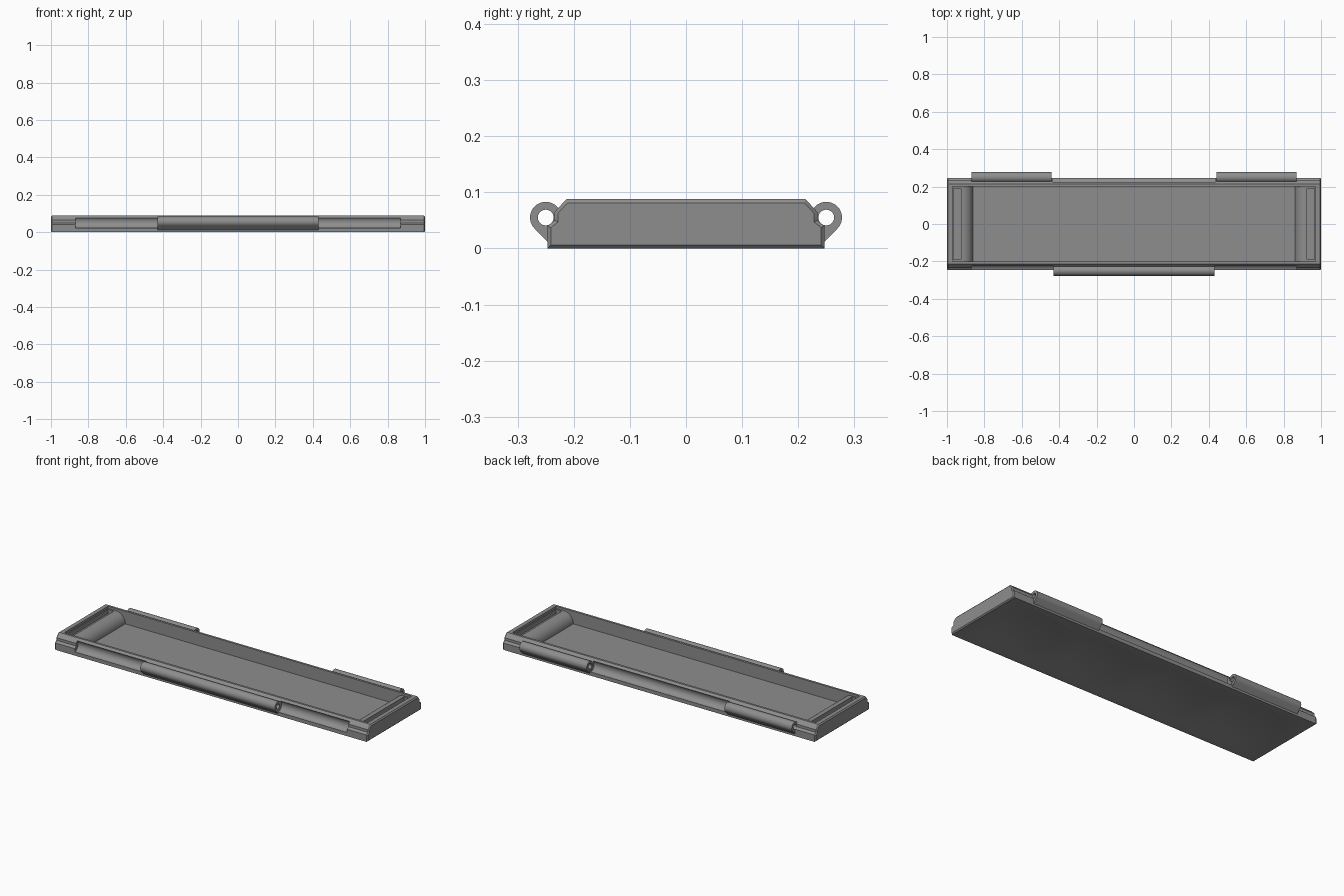
import bpy, bmesh, math

if "Cube" in bpy.data.objects:
    bpy.data.objects.remove(bpy.data.objects["Cube"])

grey = bpy.data.materials.new("mid grey")
grey.diffuse_color = (0.27, 0.27, 0.27, 1)
grey.use_nodes = True
grey.node_tree.nodes["Principled BSDF"].inputs["Base Color"].default_value = grey.diffuse_color


def loft(name, sections):
    """Closed solid through a list of equal-length rings of points."""
    bm = bmesh.new()
    rings = [[bm.verts.new(p) for p in s] for s in sections]
    n = len(rings[0])
    for a, b in zip(rings, rings[1:]):
        for i in range(n):
            j = (i + 1) % n
            bm.faces.new((a[i], a[j], b[j], b[i]))
    bm.faces.new(rings[0])
    bm.faces.new(rings[-1])
    bmesh.ops.recalc_face_normals(bm, faces=bm.faces)
    me = bpy.data.meshes.new(name)
    bm.to_mesh(me)
    bm.free()
    me.materials.append(grey)
    ob = bpy.data.objects.new(name, me)
    bpy.context.collection.objects.link(ob)
    return ob


def along_x(name, profile, x0, x1):
    return loft(name, [[(x, y, z) for y, z in profile] for x in (x0, x1)])


def box(x0, x1, y0, y1, z0, z1):
    return along_x("cutter", [(y0, z0), (y1, z0), (y1, z1), (y0, z1)], x0, x1)


def circle(cy, cz, r, n=40):
    return [(cy + r * math.cos(2 * math.pi * i / n),
             cz + r * math.sin(2 * math.pi * i / n)) for i in range(n)]


def cut(ob, cutter):
    m = ob.modifiers.new("cut", 'BOOLEAN')
    m.operation, m.solver, m.object = 'DIFFERENCE', 'EXACT', cutter
    bpy.context.view_layer.objects.active = ob
    bpy.ops.object.modifier_apply(modifier=m.name)
    bpy.data.objects.remove(cutter)


def smooth(ob):
    bpy.ops.object.select_all(action='DESELECT')
    ob.select_set(True)
    bpy.context.view_layer.objects.active = ob
    bpy.ops.object.shade_smooth_by_angle(angle=math.radians(30))


# Tray body: stepped side profile with chamfered ends
half = [(0.247, 0), (0.247, 0.04), (0.234, 0.05), (0.234, 0.065), (0.213, 0.088)]
small = [(0.241, 0.006), (0.241, 0.037), (0.228, 0.047), (0.228, 0.063), (0.211, 0.081)]


def ring(pts, x):
    return [(x, y, z) for y, z in pts] + [(x, -y, z) for y, z in reversed(pts)]


tray = loft("tray", [ring(small, -1), ring(half, -0.994),
                     ring(half, 0.994), ring(small, 1)])

# Interior with a rounded step at each end
FLOOR, STEP, R = 0.015, 0.075, 0.06
side = [(0.97, 0.12), (0.97, STEP), (0.92, STEP)]
side += [(0.92 - R * math.sin(a), STEP - R + R * math.cos(a))
         for a in [math.pi / 2 * i / 12 for i in range(1, 13)]]
outline = side + [(-x, z) for x, z in reversed(side)]
cut(tray, loft("cutter", [[(x, y, z) for x, z in outline] for y in (-0.2, 0.2)]))

# End slots
for s in (-1, 1):
    a, b = sorted((s * 0.926, s * 0.964))
    cut(tray, box(a, b, -0.19, 0.19, 0.05, 0.12))

# Grooves that clear the mating hinge barrels
PIN_Y, PIN_Z = 0.25, 0.055
for s, x0, x1 in ((1, -0.435, 0.435), (-1, -0.87, -0.43), (-1, 0.43, 0.87)):
    cut(tray, along_x("cutter", circle(s * PIN_Y, PIN_Z, 0.034), x0, x1))

# Shallow bevelled round recesses underneath
for x in (-0.73, -0.243, 0.243, 0.73):
    cut(tray, loft("cutter", [[(x + px, py, z) for px, py in circle(0, 0, r, 64)]
                              for r, z in ((0.205, -0.005), (0.2, 0), (0.182, 0.005))]))
smooth(tray)

# Hinge barrels: teardrop section with a pin hole
tear = [(PIN_Y + 0.028 * math.cos(math.radians(a)),
         PIN_Z + 0.028 * math.sin(math.radians(a))) for a in range(-45, 181, 9)]
tear += [(0.224, 0.045), (0.236, 0.012), (0.247, 0.012)]
for name, s, x0, x1 in (("front_hinge_barrel", -1, -0.43, 0.43),
                        ("back_left_hinge_barrel", 1, -0.87, -0.44),
                        ("back_right_hinge_barrel", 1, 0.44, 0.87)):
    barrel = along_x(name, [(s * y, z) for y, z in tear], x0, x1)
    cut(barrel, along_x("cutter", circle(s * PIN_Y, PIN_Z, 0.014), x0 - 0.01, x1 + 0.01))
    smooth(barrel)
    # Clear the pin hole through the tray edge
    cut(tray, along_x("cutter", circle(s * PIN_Y, PIN_Z, 0.0145), x0 - 0.002, x1 + 0.002))
smooth(tray)
